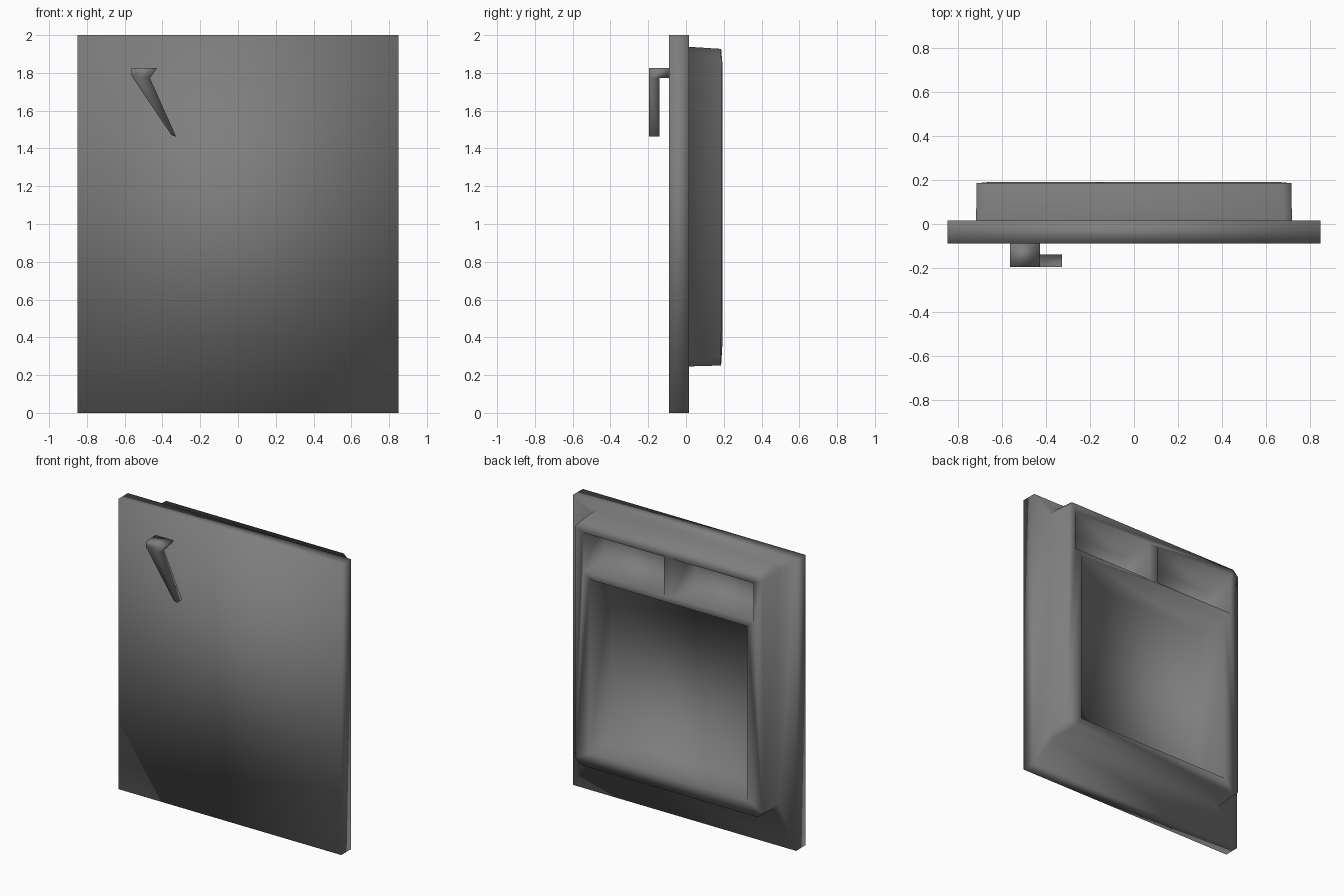
import bpy
import bmesh

cube = bpy.data.objects.get("Cube")
if cube:
    bpy.data.objects.remove(cube, do_unlink=True)

grey = bpy.data.materials.new("mid grey")
grey.use_nodes = True
colour = (0.21, 0.21, 0.21, 1)
grey.diffuse_color = colour
grey.node_tree.nodes["Principled BSDF"].inputs["Base Color"].default_value = colour


def finish(bm, name):
    bmesh.ops.recalc_face_normals(bm, faces=bm.faces)
    mesh = bpy.data.meshes.new(name)
    bm.to_mesh(mesh)
    bm.free()
    mesh.materials.append(grey)
    mesh.shade_smooth()
    obj = bpy.data.objects.new(name, mesh)
    bpy.context.collection.objects.link(obj)


def ring(bm, outline, y):
    return [bm.verts.new((x, y, z)) for x, z in outline]


def rect(bm, x0, x1, z0, z1, y):
    """Four corners: lower left, lower right, upper right, upper left."""
    return ring(bm, ((x0, z0), (x1, z0), (x1, z1), (x0, z1)), y)


def cut_rect(bm, x, z0, z1, c, y):
    """Rectangle with cut corners, two points per corner, from the lower edge."""
    return ring(bm, ((c - x, z0), (x - c, z0), (x, z0 + c), (x, z1 - c),
                     (x - c, z1), (c - x, z1), (-x, z1 - c), (-x, z0 + c)), y)


def bridge(bm, a, b):
    n = len(a)
    for i in range(n):
        j = (i + 1) % n
        bm.faces.new((a[i], a[j], b[j], b[i]))


def pocket(bm, x0, x1, z0, z1):
    """Opening in the rim with walls and a back sunk into the slab."""
    rim = rect(bm, x0, x1, z0, z1, 0.192)
    back = rect(bm, x0, x1, z0, z1, -0.05)
    bridge(bm, rim, back)
    bm.faces.new(back)
    return rim


# Door slab stepping into the raised inner liner
bm = bmesh.new()
front = rect(bm, -0.85, 0.85, 0, 2, -0.09)
bm.faces.new(front)
edge = rect(bm, -0.85, 0.85, 0, 2, 0.015)
bridge(bm, front, edge)
base = cut_rect(bm, 0.72, 0.246, 1.938, 0.035, 0.015)
lip = cut_rect(bm, 0.717, 0.251, 1.927, 0.04, 0.186)
bridge(bm, base, lip)
for i in range(4):
    j = (i + 1) % 4
    bm.faces.new((edge[i], edge[j], base[2 * i + 1], base[2 * i]))
    bm.faces.new((edge[j], base[2 * j], base[2 * i + 1]))

# Large recess below, two trays above
r = pocket(bm, -0.6, 0.6, 0.35, 1.55)
a = pocket(bm, -0.65, -0.035, 1.592, 1.86)
b = pocket(bm, 0.035, 0.65, 1.592, 1.86)

# Rim faces around the openings
for face in (
    (lip[0], lip[1], r[1], r[0]),
    (lip[1], lip[2], r[1]),
    (lip[2], b[1], r[2], r[1]),
    (lip[2], lip[3], b[2], b[1]),
    (lip[3], lip[4], b[2]),
    (lip[4], lip[5], a[3], a[2], b[3], b[2]),
    (lip[5], lip[6], a[3]),
    (lip[6], lip[7], a[0], a[3]),
    (lip[7], r[0], r[3], a[0]),
    (lip[7], lip[0], r[0]),
    (a[1], b[0], b[3], a[2]),
    (r[3], r[2], b[1], b[0], a[1], a[0]),
):
    bm.faces.new(face)
finish(bm, "door")

# Handle: slanted grip whose head runs back to the slab
bm = bmesh.new()
head = [(-0.565, 1.826), (-0.428, 1.826), (-0.466, 1.772)]
tail = [(-0.328, 1.463), (-0.353, 1.471), (-0.565, 1.786)]
n = ring(bm, head + tail, -0.195)
m = ring(bm, head[2:] + tail, -0.14)
s = ring(bm, head + tail[2:], -0.088)
for face in (
    n, m, s,
    (n[0], n[1], s[1], s[0]),
    (n[1], n[2], m[0], s[2], s[1]),
    (n[0], s[0], s[3], m[3], n[5]),
    (m[0], m[3], s[3], s[2]),
    (n[2], n[3], m[1], m[0]),
    (n[3], n[4], m[2], m[1]),
    (n[4], n[5], m[3], m[2]),
):
    bm.faces.new(face)
finish(bm, "handle")
